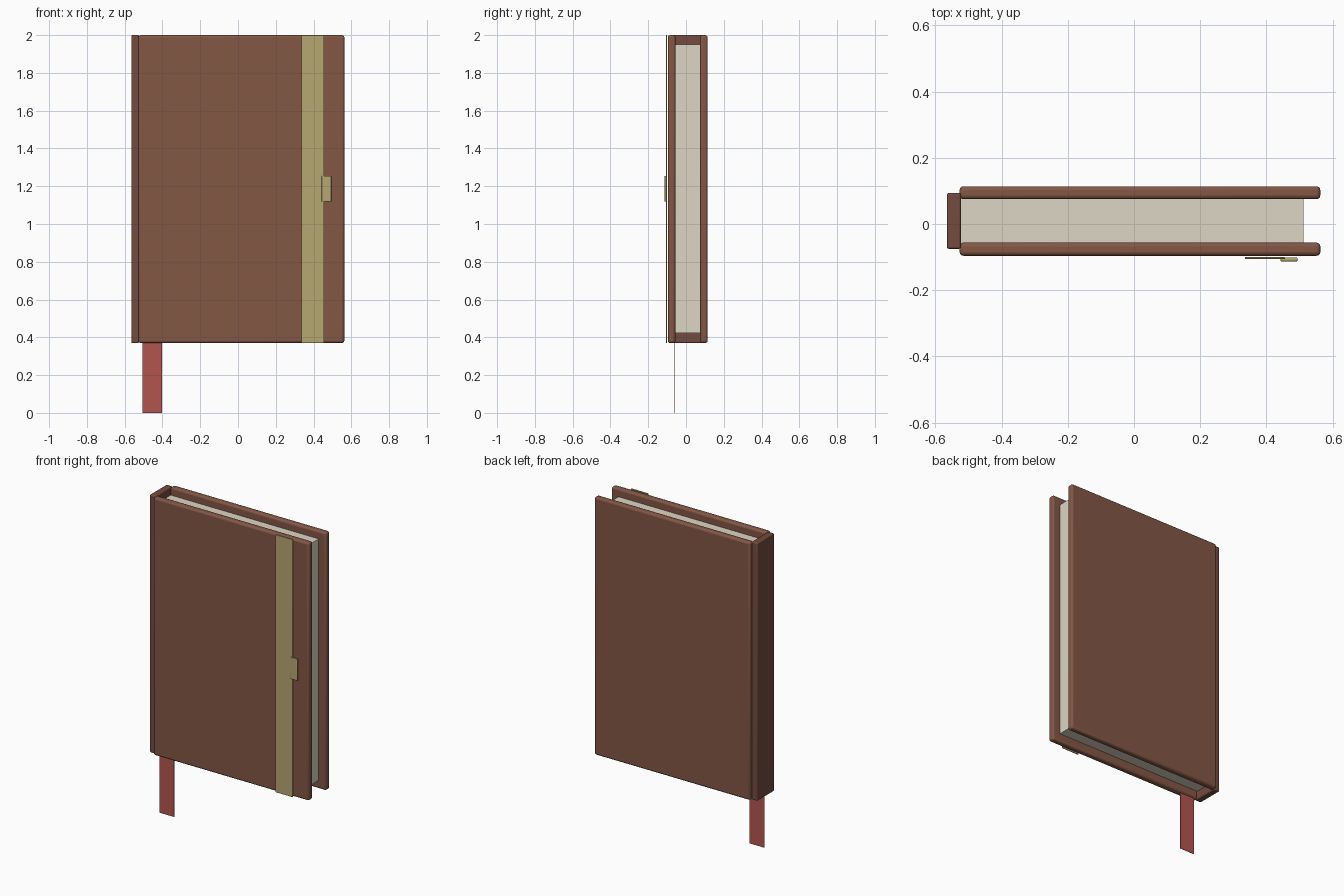
import bpy

if "Cube" in bpy.data.objects:
    bpy.data.objects.remove(bpy.data.objects["Cube"])


def material(name, color):
    m = bpy.data.materials.new(name)
    m.diffuse_color = (*color, 1)
    m.use_nodes = True
    m.node_tree.nodes["Principled BSDF"].inputs["Base Color"].default_value = m.diffuse_color
    return m


leather = material("brown_leather", (0.23, 0.095, 0.06, 1)[:3])
spine_leather = material("spine_leather", (0.17, 0.07, 0.05))
paper = material("paper", (0.72, 0.67, 0.56))
elastic = material("elastic", (0.47, 0.39, 0.17))
red = material("red_ribbon", (0.45, 0.09, 0.08))


def box(name, x, y, z, mat, bevel=0.0, segments=3):
    """Box spanning the (min, max) ranges, with optional rounded edges."""
    center = [(a + b) / 2 for a, b in (x, y, z)]
    bpy.ops.mesh.primitive_cube_add(size=1, location=center)
    ob = bpy.context.object
    ob.name = name
    ob.scale = [b - a for a, b in (x, y, z)]
    bpy.ops.object.transform_apply(location=False, rotation=False, scale=True)
    ob.data.materials.append(mat)
    if bevel:
        mod = ob.modifiers.new("rounded_edges", 'BEVEL')
        mod.width = bevel
        mod.segments = segments
        bpy.ops.object.shade_smooth_by_angle()
    return ob


# Covers and spine
height = (0.37, 2.0)
for name, y in (("front_cover", (-0.096, -0.056)), ("back_cover", (0.075, 0.114))):
    box(name, (-0.527, 0.563), y, height, leather, 0.012)
box("spine", (-0.565, -0.523), (-0.075, 0.094), height, spine_leather, 0.006)

# Page block
box("pages", (-0.524, 0.512), (-0.06, 0.08), (0.423, 1.95), paper)

# Closure strap on the front with its small tab
box("closure_strap", (0.335, 0.456), (-0.106, -0.1), height, elastic, 0.002, 2)
box("strap_tab", (0.442, 0.494), (-0.113, -0.101), (1.118, 1.255), elastic, 0.004)

# Bookmark ribbon
box("bookmark_ribbon", (-0.505, -0.402), (-0.064, -0.062), (0.0, 0.44), red)
